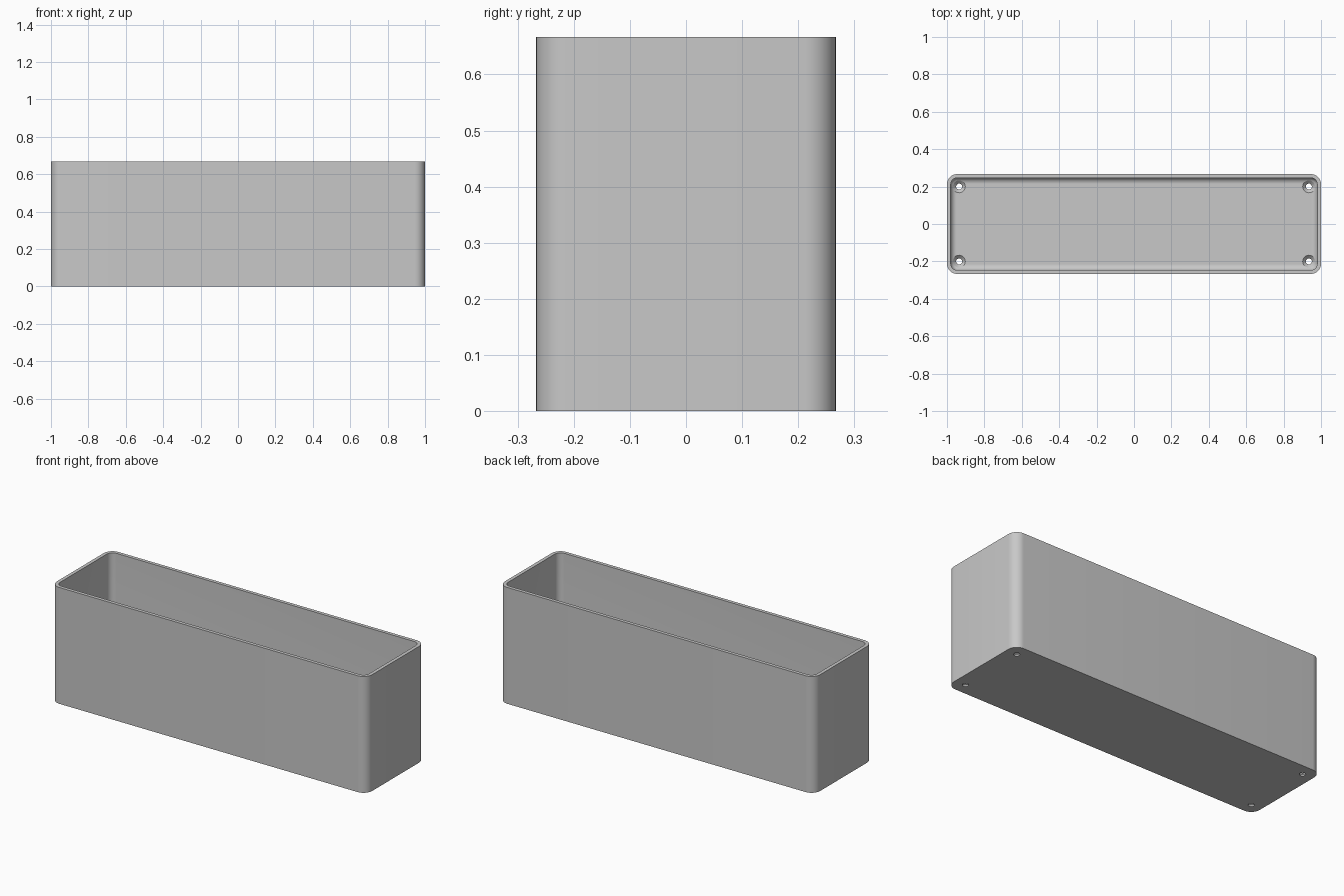
import bpy
import bmesh
from math import sin, cos, pi

cube = bpy.data.objects.get("Cube")
if cube:
    bpy.data.objects.remove(cube, do_unlink=True)

LENGTH, DEPTH, HEIGHT = 2.0, 0.534, 0.667
CORNER, WALL, FLOOR, FILLET = 0.055, 0.02, 0.025, 0.03

grey = bpy.data.materials.new("plain grey")
grey.use_nodes = True
colour = (0.58, 0.58, 0.58, 1)
grey.diffuse_color = colour
grey.node_tree.nodes["Principled BSDF"].inputs["Base Color"].default_value = colour


def rounded_ring(bm, inset, z, steps=10):
    """Rounded rectangle of vertices, inset from the outer outline."""
    r = CORNER - inset
    verts = []
    for q, (sx, sy) in enumerate([(1, 1), (-1, 1), (-1, -1), (1, -1)]):
        cx, cy = sx * (LENGTH / 2 - CORNER), sy * (DEPTH / 2 - CORNER)
        for i in range(steps + 1):
            a = (q + i / steps) * pi / 2
            verts.append(bm.verts.new((cx + r * cos(a), cy + r * sin(a), z)))
    return verts


def circle_ring(bm, x, y, r, z, steps=32):
    return [bm.verts.new((x + r * cos(2 * pi * i / steps),
                          y + r * sin(2 * pi * i / steps), z)) for i in range(steps)]


def skin(bm, rings):
    """Join rings into a closed solid with capped ends."""
    for a, b in zip(rings, rings[1:]):
        n = len(a)
        for i in range(n):
            j = (i + 1) % n
            bm.faces.new((a[i], a[j], b[j], b[i]))
    bm.faces.new(rings[0][::-1])
    bm.faces.new(rings[-1])


def finish(bm, name):
    bmesh.ops.recalc_face_normals(bm, faces=bm.faces)
    mesh = bpy.data.meshes.new(name)
    bm.to_mesh(mesh)
    bm.free()
    mesh.materials.append(grey)
    obj = bpy.data.objects.new(name, mesh)
    bpy.context.collection.objects.link(obj)
    return obj


# Open box: outer wall, rim, inner wall, floor fillet, floor
profile = [(0, 0), (0, HEIGHT), (WALL, HEIGHT)]
for k in range(9):
    a = k / 8 * pi / 2
    profile.append((WALL + FILLET * (1 - cos(a)), FLOOR + FILLET * (1 - sin(a))))
bm = bmesh.new()
skin(bm, [rounded_ring(bm, d, z) for d, z in profile])
box = finish(bm, "planter_box")

# Countersunk holes in the four floor corners
bm = bmesh.new()
for x in (-0.935, 0.935):
    for y in (-0.2, 0.2):
        skin(bm, [circle_ring(bm, x, y, r, z) for r, z in
                  ((0.016, -0.05), (0.016, 0.008), (0.033, FLOOR), (0.033, 0.06))])
cutter = finish(bm, "hole_cutter")
cutter.hide_render = True

cut = box.modifiers.new("holes", "BOOLEAN")
cut.operation = "DIFFERENCE"
cut.solver = "EXACT"
cut.object = cutter
bpy.ops.object.select_all(action="DESELECT")
bpy.context.view_layer.objects.active = box
box.select_set(True)
bpy.ops.object.modifier_apply(modifier=cut.name)
bpy.data.objects.remove(cutter, do_unlink=True)
bpy.ops.object.shade_smooth_by_angle(angle=pi / 6)
